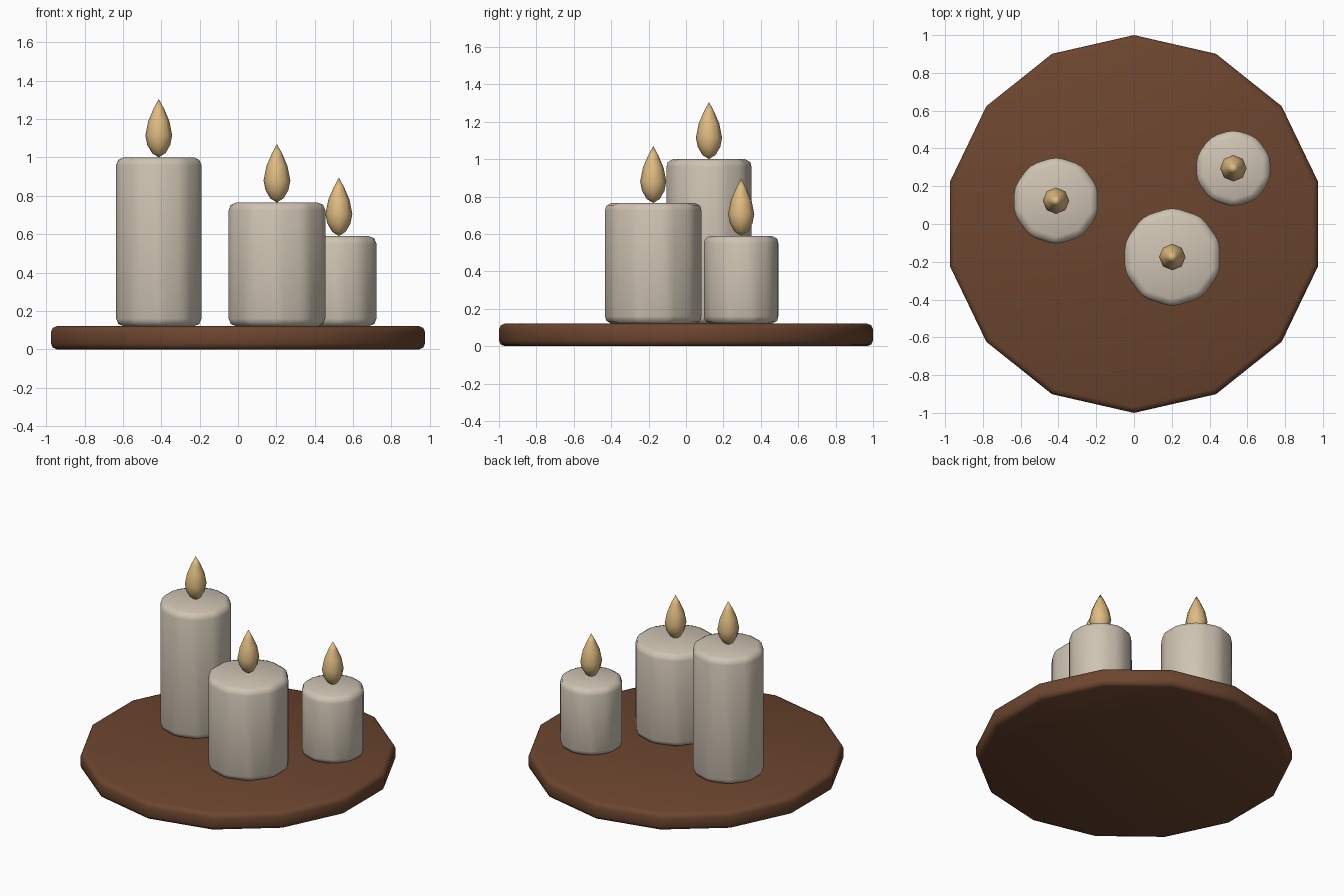
import bpy, bmesh, math
from mathutils import Vector

cube = bpy.data.objects.get("Cube")
if cube:
    bpy.data.objects.remove(cube, do_unlink=True)


def material(name, rgb, roughness):
    mat = bpy.data.materials.new(name)
    mat.use_nodes = True
    mat.diffuse_color = (*rgb, 1)
    shader = mat.node_tree.nodes["Principled BSDF"]
    shader.inputs["Base Color"].default_value = (*rgb, 1)
    shader.inputs["Roughness"].default_value = roughness
    return mat


WOOD = material("brown wood", (0.15, 0.06, 0.028), 0.7)
WAX = material("cream wax", (0.62, 0.55, 0.45), 0.6)
FLAME = material("amber flame", (0.74, 0.50, 0.22), 0.5)


def finish(name, bm, mat, location):
    mesh = bpy.data.meshes.new(name)
    bmesh.ops.recalc_face_normals(bm, faces=bm.faces)
    bm.to_mesh(mesh)
    bm.free()
    mesh.materials.append(mat)
    mesh.shade_smooth()
    obj = bpy.data.objects.new(name, mesh)
    obj.location = location
    bpy.context.collection.objects.link(obj)
    return obj


def rounded_prism(name, sides, radius, bottom, top, bevel, mat, x=0, y=0):
    """Low-poly cylinder; the bevel rounds only edges sharper than 30 degrees."""
    bm = bmesh.new()
    bmesh.ops.create_cone(bm, cap_ends=True, segments=sides, radius1=radius,
                          radius2=radius, depth=top - bottom)
    obj = finish(name, bm, mat, (x, y, (bottom + top) / 2))
    mod = obj.modifiers.new("rounded edges", "BEVEL")
    mod.width = bevel
    mod.segments = 2
    mod.limit_method = "ANGLE"
    mod.angle_limit = math.radians(30)


# Teardrop outline as (radius, height)
TEARDROP = [(0, 0), (0.035, 0.022), (0.06, 0.065), (0.07, 0.115),
            (0.055, 0.19), (0.027, 0.255), (0, 0.305)]


def flame(name, x, y, z):
    bm = bmesh.new()
    verts = [bm.verts.new((r, 0, h)) for r, h in TEARDROP]
    edges = [bm.edges.new(pair) for pair in zip(verts, verts[1:])]
    bmesh.ops.spin(bm, geom=verts + edges, cent=Vector(), axis=(0, 0, 1),
                   angle=math.tau, steps=8)
    bmesh.ops.remove_doubles(bm, verts=bm.verts, dist=0.0005)
    finish(name, bm, FLAME, (x, y, z))


# Round tray
TRAY_TOP = 0.12
rounded_prism("tray", 14, 1.0, 0, TRAY_TOP, 0.03, WOOD)

# Candles with flames: name, x, y, radius, top
for name, x, y, radius, top in [("tall", -0.413, 0.123, 0.234, 1.0),
                                ("wide", 0.203, -0.175, 0.265, 0.765),
                                ("short", 0.526, 0.295, 0.206, 0.59)]:
    rounded_prism(name + "_candle", 10, radius, TRAY_TOP, top, 0.04, WAX, x, y)
    flame(name + "_flame", x, y, top)
